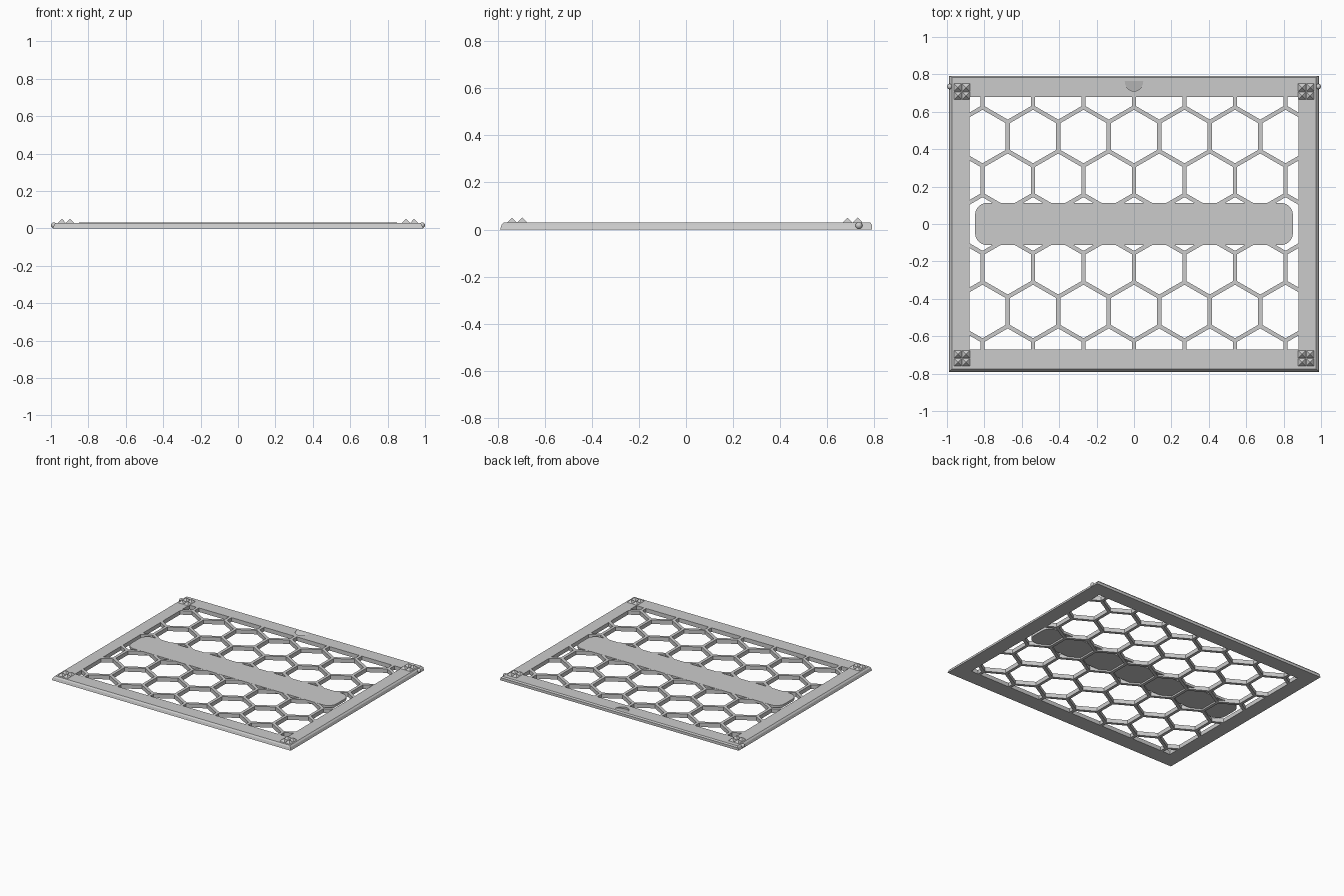
import bpy, bmesh
from math import sin, cos, pi, radians, sqrt
from mathutils import Vector

if "Cube" in bpy.data.objects:
    bpy.data.objects.remove(bpy.data.objects["Cube"])

GREY = (0.6, 0.6, 0.6, 1)
grey = bpy.data.materials.new("light grey plastic")
grey.use_nodes = True
grey.diffuse_color = GREY
grey.node_tree.nodes["Principled BSDF"].inputs["Base Color"].default_value = GREY

TOP = 0.03                      # lid thickness
IN_X, IN_FRONT, IN_BACK = 0.88, -0.67, 0.68


def finish(name, bm, recalc=True):
    if recalc:
        bmesh.ops.recalc_face_normals(bm, faces=bm.faces[:])
    mesh = bpy.data.meshes.new(name)
    bm.to_mesh(mesh)
    bm.free()
    mesh.materials.append(grey)
    obj = bpy.data.objects.new(name, mesh)
    bpy.context.collection.objects.link(obj)
    return obj


def bridge(bm, a, b):
    for i in range(len(a)):
        j = (i + 1) % len(a)
        bm.faces.new((a[i], a[j], b[j], b[i]))


def prism(bm, low, high):
    """Closed solid between two matching outlines."""
    a = [bm.verts.new(p) for p in low]
    b = [bm.verts.new(p) for p in high]
    bridge(bm, a, b)
    bm.faces.new(a)
    bm.faces.new(b)


# Frame: rectangular rings with sloped sides and front, chamfered back
bm = bmesh.new()
rings = []
for x, front, back, z in ((IN_X, IN_FRONT, IN_BACK, 0),
                          (0.99, -0.79, 0.79, 0),
                          (0.983, -0.784, 0.79, 0.02),
                          (0.973, -0.775, 0.783, TOP),
                          (IN_X, IN_FRONT, IN_BACK, TOP)):
    corners = ((-x, front), (x, front), (x, back), (-x, back))
    rings.append([bm.verts.new((px, py, z)) for px, py in corners])
for i, ring in enumerate(rings):
    bridge(bm, ring, rings[(i + 1) % len(rings)])
frame = finish("frame", bm)

# Thumb notch: half-round pocket whose floor ramps up to the back
bm = bmesh.new()
arc = [(0.05 * cos(pi + pi * i / 10), 0.765 + 0.055 * sin(pi + pi * i / 10))
       for i in range(11)]
prism(bm, [(x, y, TOP + (y - 0.764) * 0.25) for x, y in arc],
      [(x, y, 0.06) for x, y in arc])
cutter = finish("notch_cutter", bm)
cutter.hide_render = True
cut = frame.modifiers.new("notch", 'BOOLEAN')
cut.operation, cut.object, cut.solver = 'DIFFERENCE', cutter, 'EXACT'
bpy.context.view_layer.objects.active = frame
bpy.ops.object.modifier_apply(modifier=cut.name)
bpy.data.objects.remove(cutter)

# Honeycomb: hexagonal cell rims, clipped to the frame opening
PITCH, WALL = 0.27, 0.022
bm = bmesh.new()
for row in range(-3, 4):
    for col in range(-4, 5):
        cx, cy = (col + 0.5 * (row % 2)) * PITCH, row * PITCH * sqrt(3) / 2

        def hexagon(flat, z):
            r = flat / sqrt(3)
            return [bm.verts.new((cx + r * sin(k * pi / 3), cy + r * cos(k * pi / 3), z))
                    for k in range(6)]
        outer_top, inner_top = hexagon(PITCH, TOP), hexagon(PITCH - WALL, TOP)
        inner_low, outer_low = hexagon(PITCH - WALL, 0), hexagon(PITCH, 0)
        bridge(bm, outer_top, inner_top)
        bridge(bm, inner_top, inner_low)
        bridge(bm, inner_low, outer_low)
bmesh.ops.remove_doubles(bm, verts=bm.verts[:], dist=0.0005)
for co, no in (((IN_X, 0, 0), (1, 0, 0)), ((-IN_X, 0, 0), (-1, 0, 0)),
               ((0, IN_BACK, 0), (0, 1, 0)), ((0, IN_FRONT, 0), (0, -1, 0))):
    bmesh.ops.bisect_plane(bm, geom=bm.verts[:] + bm.edges[:] + bm.faces[:],
                           plane_co=co, plane_no=no, clear_outer=True)
# Orient: every cell wall faces its cell, caps face up or down
bm.normal_update()
up = [f for f in bm.faces if f.normal.z < -0.5 and f.calc_center_median().z > TOP / 2]
if up:
    bmesh.ops.reverse_faces(bm, faces=bm.faces[:])
finish("honeycomb_grid", bm, recalc=False)

# Centre bar with rounded corners, thinner than the grid
bm = bmesh.new()
RAD = 0.065
outline = []
for quarter, (sx, sy) in enumerate(((1, 1), (-1, 1), (-1, -1), (1, -1))):
    for step in range(7):
        a = pi / 2 * (quarter + step / 6)
        outline.append((sx * (0.85 - RAD) + RAD * cos(a), sy * (0.113 - RAD) + RAD * sin(a)))
prism(bm, [(x, y, 0.012) for x, y in outline], [(x, y, TOP + 0.0006) for x, y in outline])
finish("centre_bar", bm)

# Grip studs: two by two pyramids on every corner
HALF = 0.0215
for side, sx in (("right", -1), ("left", 1)):
    for end, cy in (("front", -0.718), ("back", 0.708)):
        bm = bmesh.new()
        for dx in (-HALF, HALF):
            for dy in (-HALF, HALF):
                x, y = sx * 0.92 + dx, cy + dy
                base = [bm.verts.new((x + HALF * u, y + HALF * v, TOP - 0.001))
                        for u, v in ((-1, -1), (1, -1), (1, 1), (-1, 1))]
                tip = bm.verts.new((x, y, 0.051))
                bm.faces.new(base[::-1])
                for i in range(4):
                    bm.faces.new((base[i], base[(i + 1) % 4], tip))
        finish(f"{end}_{side}_grip_studs", bm)

# Snap bumps on both side edges near the back
for side, sx in (("right", -1), ("left", 1)):
    bm = bmesh.new()
    bmesh.ops.create_uvsphere(bm, u_segments=16, v_segments=10, radius=0.015)
    bmesh.ops.translate(bm, verts=bm.verts[:], vec=Vector((sx * 0.985, 0.735, 0.017)))
    bump = finish(f"{side}_snap_bump", bm)
    bpy.ops.object.select_all(action='DESELECT')
    bump.select_set(True)
    bpy.context.view_layer.objects.active = bump
    bpy.ops.object.shade_smooth_by_angle(angle=radians(40))
